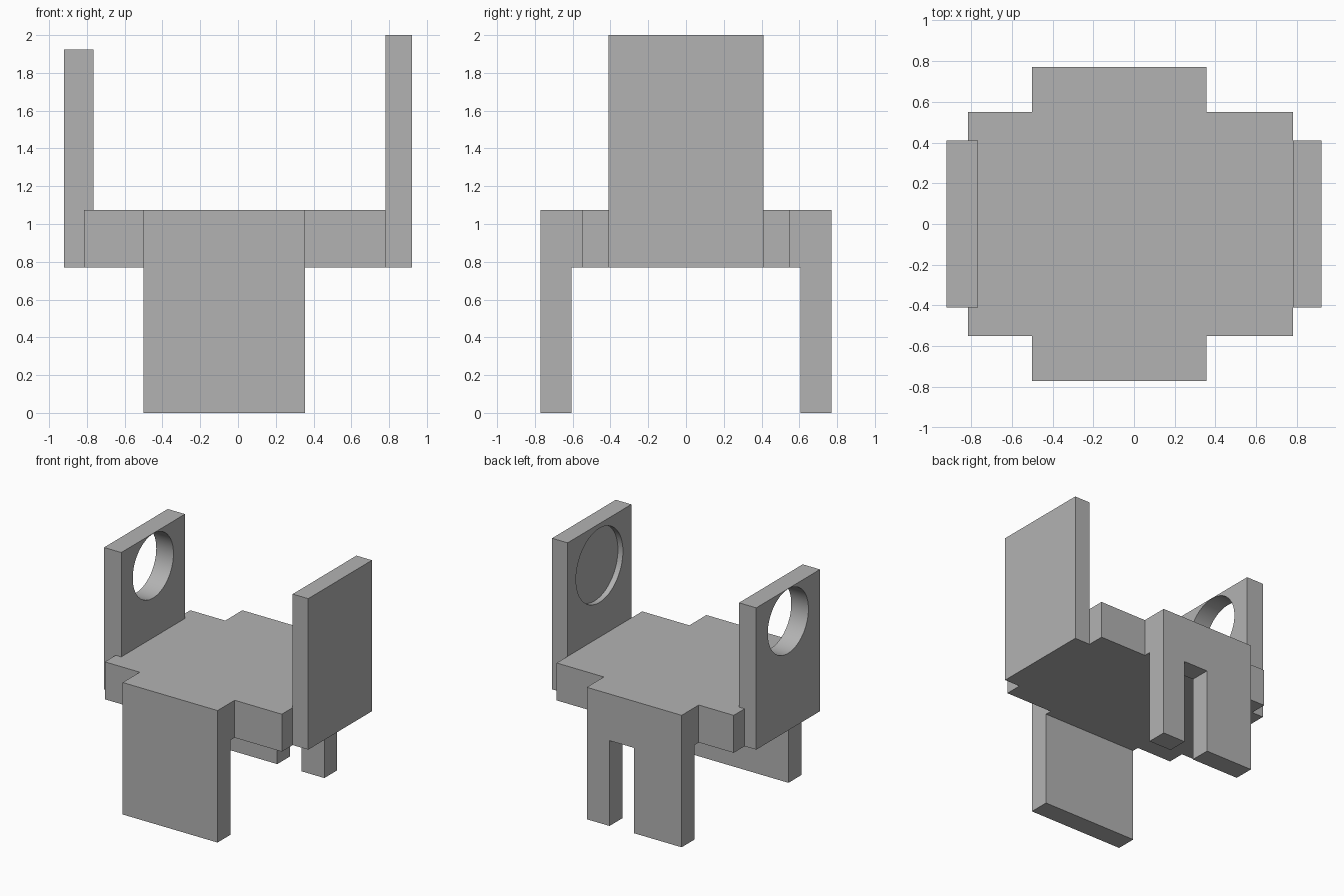
import bpy, bmesh, math
from mathutils import Vector

cube = bpy.data.objects.get("Cube")
if cube:
    bpy.data.objects.remove(cube, do_unlink=True)

grey = bpy.data.materials.new("plain grey")
grey.use_nodes = True
colour = (0.45, 0.45, 0.45, 1)
grey.diffuse_color = colour
grey.node_tree.nodes["Principled BSDF"].inputs["Base Color"].default_value = colour


def prism(name, outline, axis, start, end):
    """Extrude a flat outline along the given axis from start to end."""
    place = {"x": lambda u, v: (start, u, v),
             "y": lambda u, v: (u, start, v),
             "z": lambda u, v: (u, v, start)}[axis]
    bm = bmesh.new()
    face = bm.faces.new([bm.verts.new(place(u, v)) for u, v in outline])
    grown = bmesh.ops.extrude_face_region(bm, geom=[face])
    shift = Vector([end - start if a == axis else 0 for a in "xyz"])
    moved = [g for g in grown["geom"] if isinstance(g, bmesh.types.BMVert)]
    bmesh.ops.translate(bm, verts=moved, vec=shift)
    bmesh.ops.recalc_face_normals(bm, faces=bm.faces)
    mesh = bpy.data.meshes.new(name)
    bm.to_mesh(mesh)
    bm.free()
    mesh.materials.append(grey)
    obj = bpy.data.objects.new(name, mesh)
    bpy.context.collection.objects.link(obj)
    return obj


def rect(u0, u1, v0, v1):
    return [(u0, v0), (u1, v0), (u1, v1), (u0, v1)]


def bore(obj, radius, height, start, end):
    """Cut a round hole through obj along x."""
    steps = 64
    ring = [(radius * math.cos(i * math.tau / steps),
             height + radius * math.sin(i * math.tau / steps)) for i in range(steps)]
    cutter = prism("hole_cutter", ring, "x", start, end)
    cutter.hide_render = True
    mod = obj.modifiers.new("hole", "BOOLEAN")
    mod.operation = "DIFFERENCE"
    mod.solver = "EXACT"
    mod.object = cutter
    bpy.ops.object.select_all(action="DESELECT")
    obj.select_set(True)
    bpy.context.view_layer.objects.active = obj
    bpy.ops.object.modifier_apply(modifier=mod.name)
    bpy.data.objects.remove(cutter, do_unlink=True)
    bpy.ops.object.shade_smooth_by_angle(angle=math.radians(30))


bottom, top = 0.77, 1.075          # seat heights
leg_l, leg_r = 0.355, -0.50        # leg sides
wall_half, body, inner, outer = 0.41, 0.55, 0.605, 0.77
wall_r, wall_l, seat_r = -0.765, 0.78, -0.815

# Seat: stepped outline that wraps the right wall and reaches both legs
half = [(wall_l, body), (leg_l, body), (leg_l, inner), (leg_r, inner),
        (leg_r, body), (seat_r, body), (seat_r, wall_half), (wall_r, wall_half)]
prism("seat", half + [(x, -y) for x, y in reversed(half)], "z", bottom, top)

# Legs: solid panel in front, slotted panel behind
prism("front_leg", rect(leg_r, leg_l, 0, top), "y", -outer, -inner)
slot_r, slot_l, slot_top = -0.07, 0.15, 0.695
prism("back_leg", [(leg_r, 0), (slot_r, 0), (slot_r, slot_top), (slot_l, slot_top),
                   (slot_l, 0), (leg_l, 0), (leg_l, top), (leg_r, top)],
      "y", inner, outer)

# Side walls: through hole on the right, shallow round recess on the left
right_wall = prism("right_wall", rect(-wall_half, wall_half, bottom, 1.925),
                   "x", -0.92, wall_r)
bore(right_wall, 0.262, 1.66, -1.1, -0.6)
left_wall = prism("left_wall", rect(-wall_half, wall_half, bottom, 2.0),
                  "x", wall_l, 0.92)
bore(left_wall, 0.302, 1.66, 0.6, wall_l + 0.045)
